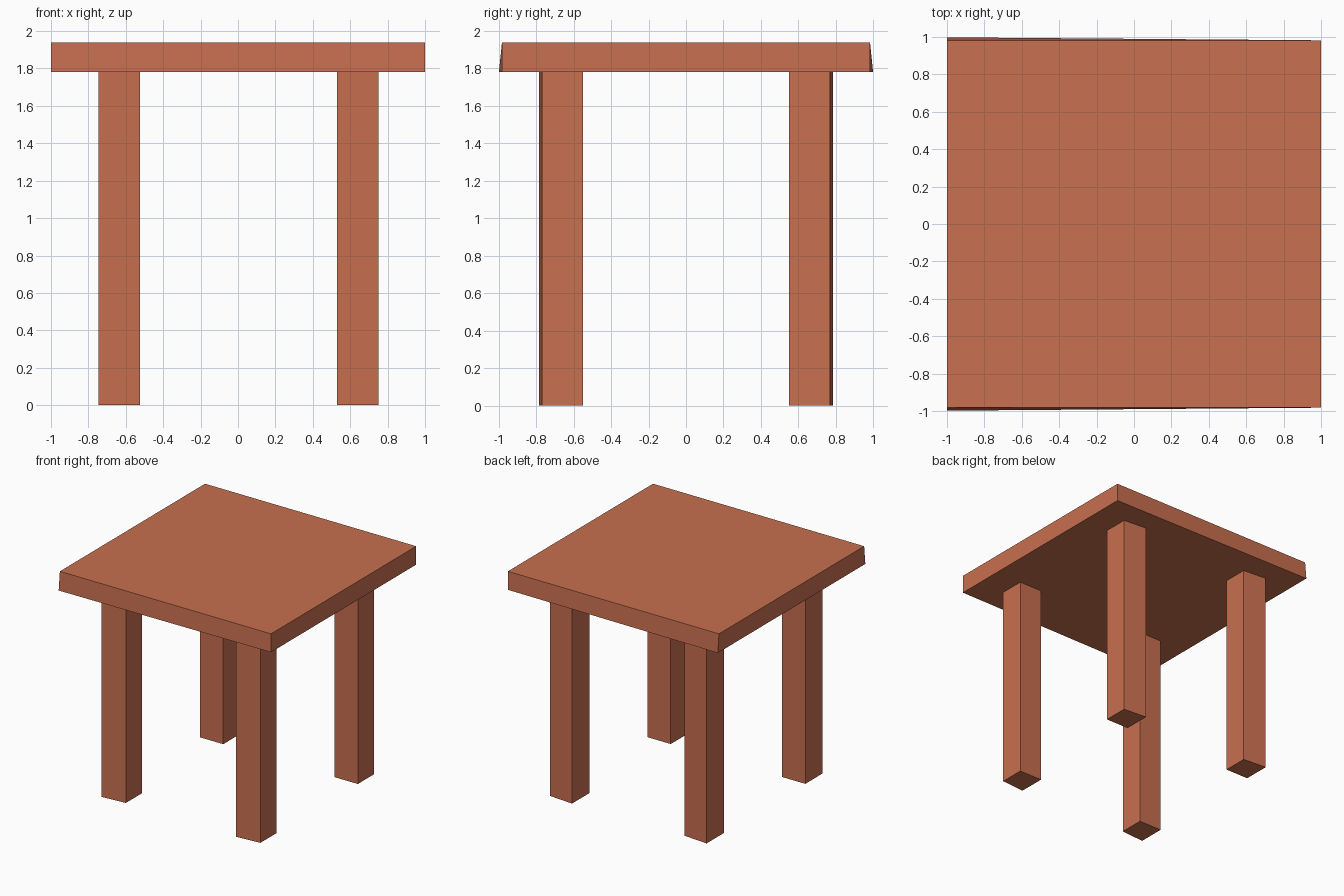
import bpy
import bmesh

if "Cube" in bpy.data.objects:
    bpy.data.objects.remove(bpy.data.objects["Cube"])

wood = bpy.data.materials.new("wood")
wood.diffuse_color = (0.58, 0.16, 0.08, 1)
wood.use_nodes = True
wood.node_tree.nodes["Principled BSDF"].inputs["Base Color"].default_value = wood.diffuse_color


def box(name, x0, x1, y0, y1, z0, z1, adjust):
    """Box whose corners may be nudged by adjust(co, is_left, is_low)."""
    bm = bmesh.new()
    bmesh.ops.create_cube(bm, size=1)
    for v in bm.verts:
        left, front, low = (c < 0 for c in v.co)
        v.co = (x0 if left else x1, y0 if front else y1, z0 if low else z1)
        adjust(v.co, left, low)
    mesh = bpy.data.meshes.new(name)
    bm.to_mesh(mesh)
    bm.free()
    mesh.materials.append(wood)
    obj = bpy.data.objects.new(name, mesh)
    bpy.context.collection.objects.link(obj)
    return obj


def flare_top(co, left, low):
    # lower left corners of the slab stand out a little
    if left and low:
        co.y *= 0.998 / 0.982


def taper_leg(co, left, low):
    # outer face of each leg slants slightly toward the right
    if not left and abs(co.y) > 0.7:
        co.y *= 0.768 / 0.785


# Table top
box("table_top", -1, 1, -0.982, 0.982, 1.78, 1.938, flare_top)

# Four legs
for side, x0, x1 in (("left", -0.745, -0.525), ("right", 0.53, 0.75)):
    for end, y0, y1 in (("front", -0.785, -0.55), ("back", 0.55, 0.785)):
        box(f"{end}_{side}_leg", x0, x1, y0, y1, 0, 1.78, taper_leg)
